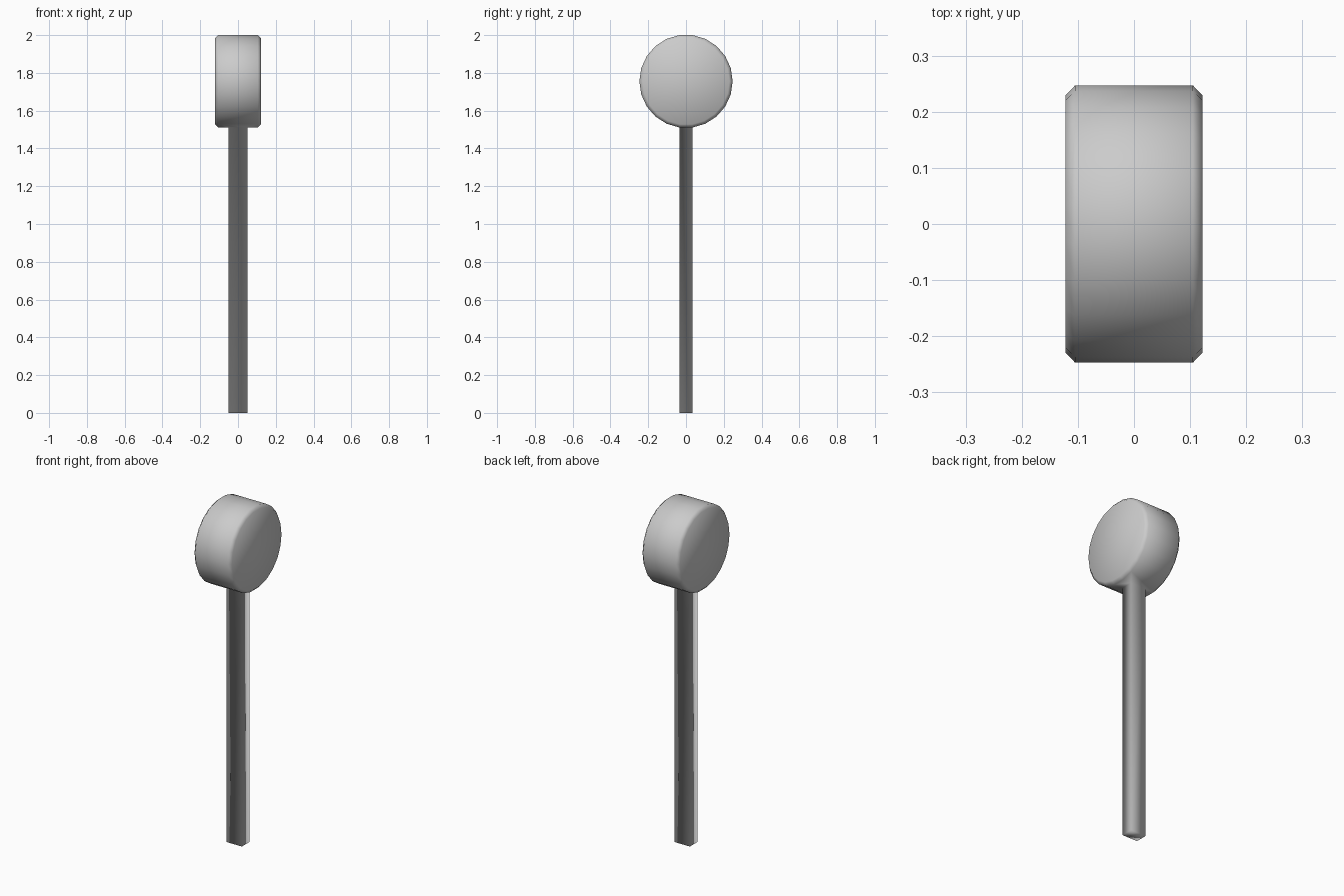
import bpy, bmesh
from math import radians, cos, pi
from mathutils import Matrix, Vector

cube = bpy.data.objects.get("Cube")
if cube:
    bpy.data.objects.remove(cube, do_unlink=True)

SIDES = 22            # flat sides around the head
RADIUS = 0.247
HEAD_WIDTH = 0.244
HANDLE_HALF = 0.05    # half the handle width along x
TOP = 2.0

grey = bpy.data.materials.new("plain_grey")
grey.use_nodes = True
colour = (0.6, 0.6, 0.6, 1)
grey.diffuse_color = colour
grey.node_tree.nodes["Principled BSDF"].inputs["Base Color"].default_value = colour

bm = bmesh.new()

# Head: a drum lying along x, with one flat side facing down
centre_z = TOP - RADIUS * cos(pi / SIDES)
lay_down = Matrix.Translation((0, 0, centre_z)) @ Matrix.Rotation(radians(90), 4, 'Y')
bmesh.ops.create_cone(bm, cap_ends=True, cap_tris=False, segments=SIDES,
                      radius1=RADIUS, radius2=RADIUS, depth=HEAD_WIDTH, matrix=lay_down)

# Chamfered rims
rims = [e for e in bm.edges if abs(e.verts[0].co.x - e.verts[1].co.x) < 0.001]
bmesh.ops.bevel(bm, geom=rims, offset=0.017, offset_type='OFFSET',
                segments=1, profile=0.5, affect='EDGES')
bm.normal_update()


def bottom_face():
    """The flat side of the head under its middle."""
    down = [f for f in bm.faces if f.normal.z < -0.99]
    return min(down, key=lambda f: abs(f.calc_center_median().x))


# Handle: cut the middle of the bottom side and pull it to the ground
for side in (-1, 1):
    face = bottom_face()
    bmesh.ops.bisect_plane(bm, geom=[face, *face.edges, *face.verts],
                           plane_co=(side * HANDLE_HALF, 0, 0), plane_no=(1, 0, 0))
    bm.normal_update()
pulled = bmesh.ops.extrude_face_region(bm, geom=[bottom_face()])["geom"]
for v in pulled:
    if isinstance(v, bmesh.types.BMVert):
        v.co.z = 0
bmesh.ops.recalc_face_normals(bm, faces=bm.faces)

# Head and handle share one softly shaded skin
for f in bm.faces:
    f.smooth = True

mesh = bpy.data.meshes.new("mallet")
bm.to_mesh(mesh)
bm.free()
mesh.materials.append(grey)
mallet = bpy.data.objects.new("mallet", mesh)
bpy.context.collection.objects.link(mallet)
